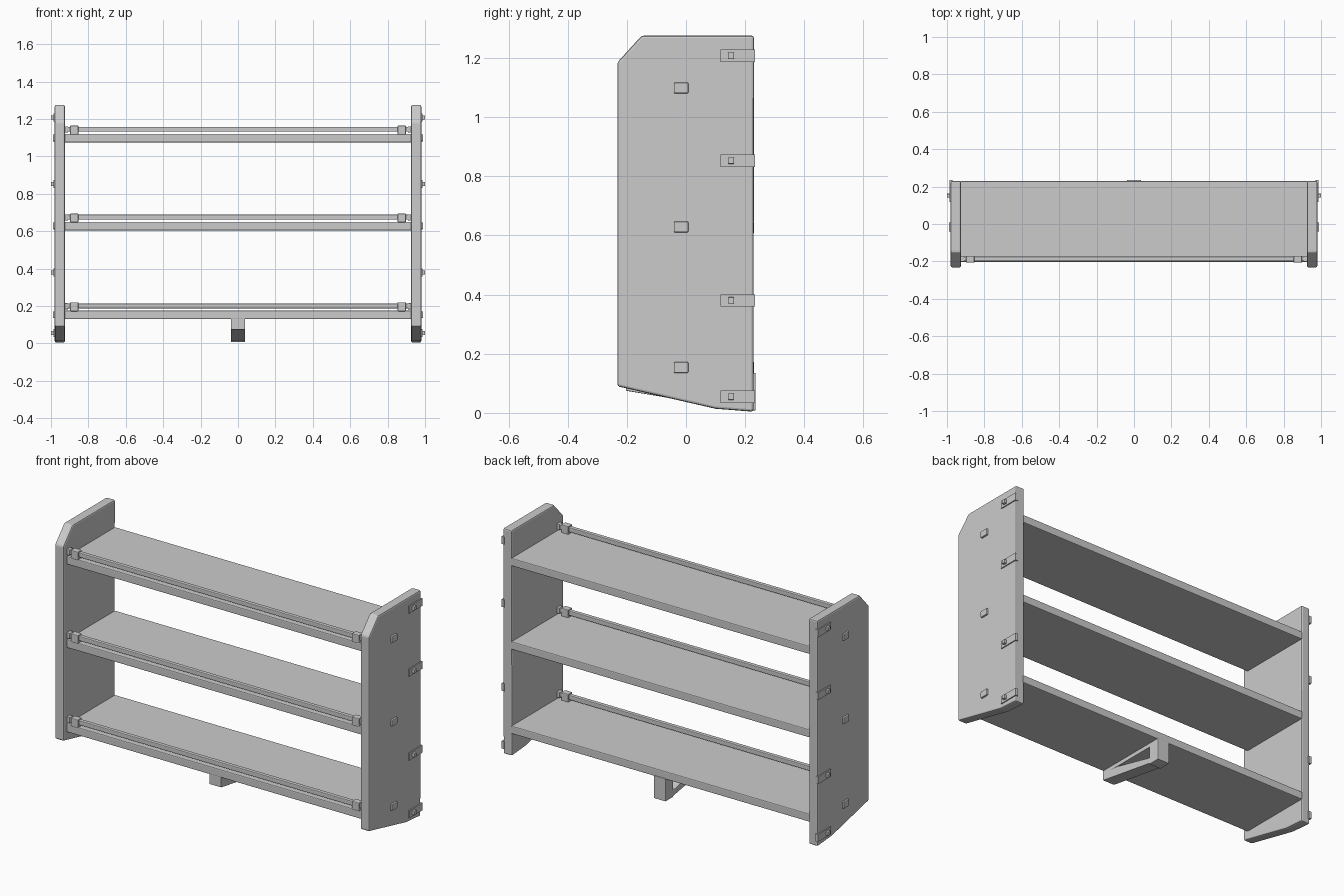
import bpy, bmesh

if "Cube" in bpy.data.objects:
    bpy.data.objects.remove(bpy.data.objects["Cube"])

mat = bpy.data.materials.new("plain grey")
mat.diffuse_color = (0.6, 0.6, 0.6, 1)
mat.use_nodes = True
mat.node_tree.nodes["Principled BSDF"].inputs["Base Color"].default_value = mat.diffuse_color


def finish(name, bm, bevel):
    bmesh.ops.recalc_face_normals(bm, faces=bm.faces)
    me = bpy.data.meshes.new(name)
    bm.to_mesh(me)
    bm.free()
    me.materials.append(mat)
    ob = bpy.data.objects.new(name, me)
    bpy.context.collection.objects.link(ob)
    if bevel:
        m = ob.modifiers.new("soft edges", 'BEVEL')
        m.width = bevel
        m.segments = 2
        m.limit_method = 'ANGLE'
        m.angle_limit = 0.5
    return ob


def prism(name, pts, x0, x1, bevel=0.0):
    """Extrude a (y, z) outline along x."""
    bm = bmesh.new()
    a = [bm.verts.new((x0, y, z)) for y, z in pts]
    b = [bm.verts.new((x1, y, z)) for y, z in pts]
    bm.faces.new(a)
    bm.faces.new(b[::-1])
    n = len(pts)
    for i in range(n):
        j = (i + 1) % n
        bm.faces.new((a[i], b[i], b[j], a[j]))
    return finish(name, bm, bevel)


def box(name, x0, x1, y0, y1, z0, z1, bevel=0.0):
    return prism(name, [(y0, z0), (y1, z0), (y1, z1), (y0, z1)], x0, x1, bevel)


side = [(-0.232, 0.09), (0.10, 0.014), (0.228, 0.004), (0.23, 1.275),
        (-0.15, 1.275), (-0.232, 1.185)]
shelf_bottoms = (0.13, 0.605, 1.075)

for s, label in ((-1, "left"), (1, "right")):
    # side panel
    prism(label + "_side_panel", side, s * 0.925, s * 0.98, 0.008)
    # hinge clips: plate with a raised stud
    for z in (0.055, 0.38, 0.853, 1.207):
        box(label + "_clip_plate", s * 0.97, s * 0.986, 0.117, 0.234, z - 0.021, z + 0.021)
        box(label + "_clip_stud", s * 0.98, s * 1.0, 0.142, 0.162, z - 0.011, z + 0.011, 0.002)
    # dowel ends of the shelves
    for z in shelf_bottoms:
        box(label + "_dowel_end", s * 0.92, s * 0.99, -0.041, 0.008, z + 0.005, z + 0.042, 0.004)

for z in shelf_bottoms:
    # shelf board and its front rail
    box("shelf", -0.93, 0.93, -0.203, 0.23, z, z + 0.045, 0.005)
    box("shelf_rail", -0.927, 0.927, -0.198, -0.175, z + 0.057, z + 0.083, 0.004)
    for s in (-1, 1):
        box("rail_bracket", s * 0.853, s * 0.898, -0.207, -0.17, z + 0.042, z + 0.089, 0.004)
        box("rail_end_cap", s * 0.908, s * 0.928, -0.202, -0.171, z + 0.052, z + 0.085, 0.003)

# centre support bracket: post, arm and sloping brace
w = 0.037
box("support_post", -w, w, 0.165, 0.235, 0.008, 0.135, 0.003)
box("support_arm", -w, w, -0.203, 0.17, 0.108, 0.135, 0.002)
prism("support_brace", [(-0.203, 0.075), (0.17, 0.012), (0.17, 0.045),
                        (-0.09, 0.108), (-0.203, 0.115)], -w, w, 0.003)
